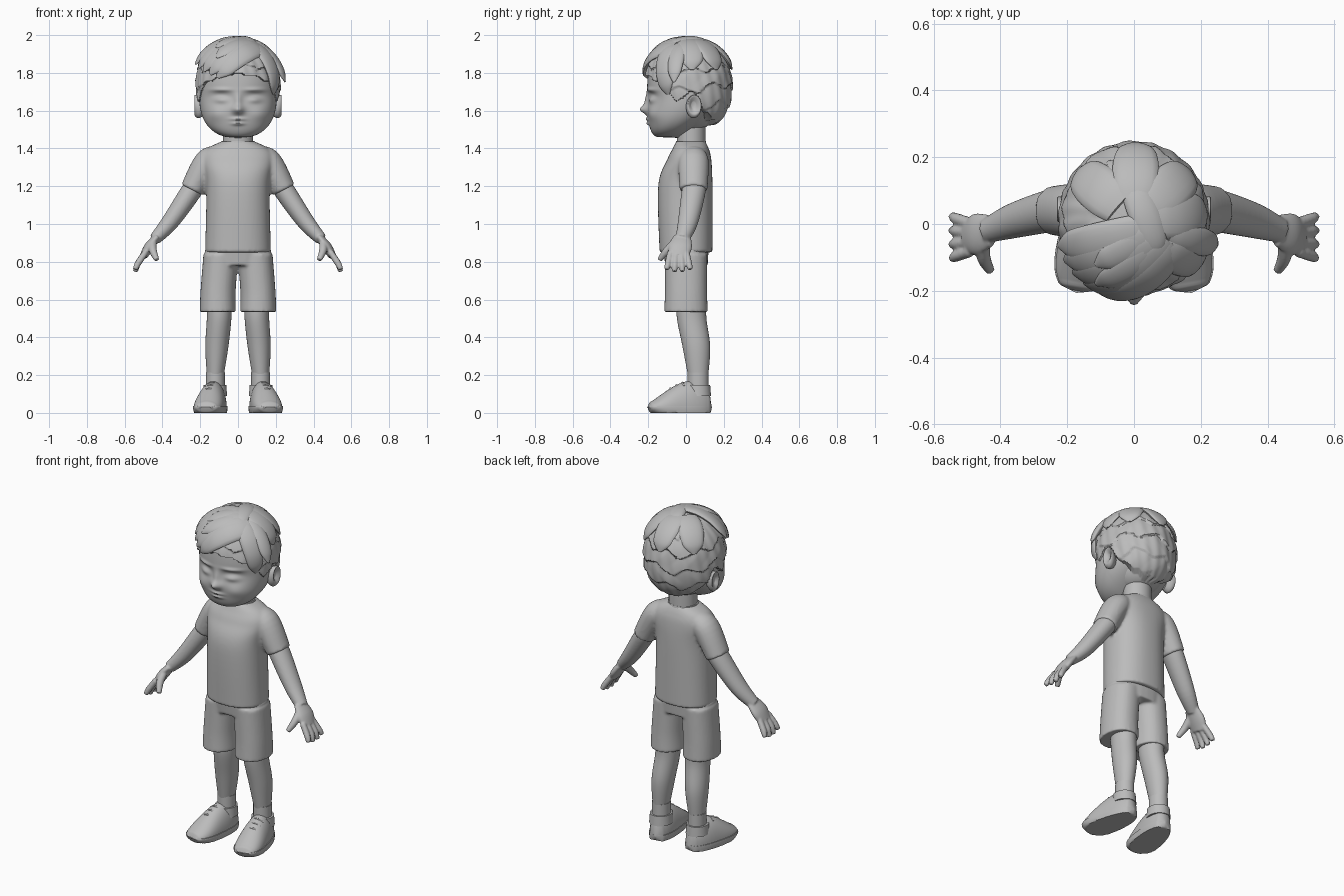
import bpy, bmesh
from math import sin, cos, pi, exp, atan2, radians, copysign
from mathutils import Vector

if "Cube" in bpy.data.objects:
    bpy.data.objects.remove(bpy.data.objects["Cube"])

grey = bpy.data.materials.new("plain grey")
grey.use_nodes = True
tone = (.5, .5, .5, 1)
grey.diffuse_color = tone
grey.node_tree.nodes["Principled BSDF"].inputs["Base Color"].default_value = tone

AXIS_X, AXIS_Y, AXIS_Z = Vector((1, 0, 0)), Vector((0, 1, 0)), Vector((0, 0, 1))


def dome(u, power):
    """Rounded outline that is zero at both ends and one in the middle."""
    return max(0, 1 - abs(2 * u - 1) ** power) ** (1 / power)


def bell(offset, spread):
    return exp(-(offset / spread) ** 2)


def zigzag(value):
    return abs(value % 1 - .5) * 2


def spread_rows(rows, steps):
    """Catmull-Rom curve through rows of position, width and height."""
    result, last = [], len(rows) - 1
    for index in range(last):
        before, start, end, after = (rows[max(0, min(last, index + k))] for k in (-1, 0, 1, 2))
        for step in range(steps):
            t = step / steps
            result.append([q + t / 2 * (r - p + t * (2 * p - 5 * q + 4 * r - s + t * (3 * (q - r) + s - p)))
                           for p, q, r, s in zip(before, start, end, after)])
    return result + [list(rows[last])]


def tube(mesh, rows, ref=AXIS_Y, along=None, sides=32, steps=6, power=2, centre=None, floor=-9, ceiling=9):
    """Skin elliptical rings along a path, closed at both ends."""
    rows = spread_rows(rows, steps)
    points = [Vector(row[:3]) for row in rows]
    rings = []
    for index, (point, row) in enumerate(zip(points, rows)):
        ahead, behind = points[min(index + 1, len(points) - 1)], points[max(index - 1, 0)]
        forward = (along or ahead - behind).normalized()
        up = point - centre if centre else ref
        up = (up - up.dot(forward) * forward).normalized()
        side = forward.cross(up)
        width, height = (max(size, .001) for size in row[3:])
        ring = []
        for corner in range(sides):
            angle = 2 * pi * corner / sides
            across, out = (copysign(abs(f) ** (2 / power), f) for f in (cos(angle), sin(angle)))
            place = point + side * across * width + up * out * height
            place.z = min(max(place.z, floor), ceiling)
            ring.append(mesh.verts.new(place))
        rings.append(ring)
    for lower, upper in zip(rings, rings[1:]):
        for corner in range(sides):
            following = (corner + 1) % sides
            mesh.faces.new((lower[corner], lower[following], upper[following], upper[corner]))
    mesh.faces.new(rings[0][::-1])
    mesh.faces.new(rings[-1])


def limb(mesh, rows, depth=1, **options):
    """Tube from rows of x, y, z and width, with one depth ratio."""
    tube(mesh, [(*row, row[-1] * depth) for row in rows], **options)


def trunk(mesh, rows, **options):
    """Upright tube from rows of height, front, back and half width."""
    tube(mesh, [(0, (front + back) / 2, z, width, (back - front) / 2) for z, front, back, width in rows],
         along=AXIS_Z, **options)


def finish(name, source, mirror=False, voxel=0):
    bmesh.ops.recalc_face_normals(source, faces=source.faces)
    mesh = bpy.data.meshes.new(name)
    source.to_mesh(mesh)
    source.free()
    mesh.materials.append(grey)
    mesh.polygons.foreach_set("use_smooth", [True] * len(mesh.polygons))
    mesh.set_sharp_from_angle(angle=radians(50))
    part = bpy.data.objects.new(name, mesh)
    bpy.context.collection.objects.link(part)
    if mirror:
        part.modifiers.new("mirror", "MIRROR").use_mirror_merge = False
    if voxel:
        blend = part.modifiers.new("blend", "REMESH")
        blend.mode, blend.voxel_size, blend.use_smooth_shade = "VOXEL", voxel, True
        relax = part.modifiers.new("relax", "SMOOTH")
        relax.factor, relax.iterations = .5, 4


# Shirt: body blended with both sleeves, and a neckline band
shirt = bmesh.new()
trunk(shirt, [(.85, -.14, .14, .174), (1.2, -.147, .14, .168), (1.34, -.1, .134, .19),
              (1.4, -.07, .12, .16), (1.44, -.05, .1, .08)], sides=64, steps=9, power=2.3)
for s in (1, -1):
    limb(shirt, [(s * .09, .04, 1.36, .05), (s * .16, .04, 1.33, .07), (s * .243, .04, 1.18, .064)], depth=1.15)
finish("shirt", shirt, voxel=.009)
collar = bmesh.new()
limb(collar, [(0, .026, 1.4, .096), (0, .026, 1.44, .087)], depth=.9)
finish("shirt_collar", collar)

# Shorts: two legs blended into the waist
shorts = bmesh.new()
for s in (1, -1):
    limb(shorts, [(s * .107, 0, .535, .096), (s * .105, 0, .65, .093), (s * .09, 0, .84, .093)],
         depth=1.2, along=AXIS_Z, power=2.2)
trunk(shorts, [(.78, -.11, .115, .175), (.87, -.12, .12, .176)], power=2.3)
finish("shorts", shorts, voxel=.008)

# Arms with palms, fingers and thumbs
arms = bmesh.new()
limb(arms, [(.2, .05, 1.25, .05), (.25, .04, 1.17, .055), (.36, .01, 1.01, .046), (.44, -.02, .92, .032)], depth=1.15)
limb(arms, [(.43, -.02, .93, .02), (.47, -.03, .88, .026), (.5, -.04, .83, .021)], depth=2.4)
for finger in range(4):
    fan = finger - 1.5
    limb(arms, [(.49, fan * .028 - .04, .85, .017), (.53, fan * .037 - .04, .79, .017),
                (.544, fan * .042 - .04, .746 + fan * fan * .006, .013)], sides=16)
limb(arms, [(.45, -.05, .91, .02), (.45, -.1, .86, .021), (.43, -.14, .81, .014)], sides=16)
finish("arms", arms, mirror=True, voxel=.0055)

# Legs and socks
legs = bmesh.new()
limb(legs, [(.1, .03, .6, .066), (.1, .03, .5, .065), (.112, .055, .35, .061), (.12, .064, .2, .045)],
     depth=1.2, along=AXIS_Z)
finish("legs", legs, mirror=True)
socks = bmesh.new()
limb(socks, [(.12, .064, .1, .05), (.12, .064, .215, .05)], depth=1.1)
finish("socks", socks, mirror=True)


# Shoes: upper, flat sole, ankle collar and laces
def shoe_top(u):
    return .11 + .06 * cos(3.6 * (u - .3))


def shoe_point(u):
    y = .137 - .343 * u
    return .135 - .18 * y, y


def shoe(name, grow, **limits):
    mesh = bmesh.new()
    tube(mesh, [(*shoe_point(u), .03, grow * dome(u, 2.6) * (.065 + .025 * u), shoe_top(u) * dome(u, 2.6) ** .4 - .03)
                for u in (index / 24 for index in range(25))],
         ref=AXIS_Z, along=Vector((.18, -1, 0)), steps=2, sides=48, **limits)
    finish(name, mesh, mirror=True)


shoe("shoe_uppers", 1, floor=.02)
shoe("shoe_soles", 1.06, floor=0, ceiling=.036)
shoe_collars = bmesh.new()
limb(shoe_collars, [(.122, .062, .09, .064), (.122, .062, .147, .06)], depth=1.1)
finish("shoe_collars", shoe_collars, mirror=True)
laces = bmesh.new()
for u in (.46, .55, .64):
    x, y = shoe_point(u)
    top = shoe_top(u)
    limb(laces, [(x + s * .036, y + abs(s) * .012, top - abs(s) * .018, .005) for s in (-1, 0, 1)],
         ref=AXIS_Z, sides=8)
finish("shoe_laces", laces, mirror=True)

# Neck
neck = bmesh.new()
limb(neck, [(0, .028, 1.36, .08), (0, .028, 1.56, .08)], depth=.95)
finish("neck", neck)

# Head, with facial forms raised and sunk by soft bumps
head = bmesh.new()
levels = [index / 80 for index in range(81)]
trunk(head, [(1.455 + .45 * u, -.206 * dome(u, 2.4) ** .25, .23 * sin(pi * u) - .04, .205 * dome(u, 2.4))
             for u in levels], sides=160, steps=1, power=2.15)
face_forms = {  # x, z, amount, spread in x, spread in z
    "nose": (0, 1.605, .035, .03, .024), "bridge": (0, 1.65, .014, .02, .04),
    "socket": (.09, 1.665, -.026, .06, .034), "eyelid": (.09, 1.658, .024, .04, .02),
    "brow": (.09, 1.71, .011, .05, .011), "upper lip": (0, 1.555, .013, .035, .009),
    "lower lip": (0, 1.532, .014, .03, .009), "cheek": (.12, 1.58, .01, .05, .035)}
for vert in head.verts:
    if vert.co.y < 0:
        vert.co.y -= sum(amount * bell(abs(vert.co.x) - x, wide) * bell(vert.co.z - z, tall)
                         for x, z, amount, wide, tall in face_forms.values())
finish("head", head)

# Dished ears
ears = bmesh.new()
limb(ears, [(.18, .035, 1.62, .03), (.21, .04, 1.62, .04), (.23, .045, 1.63, .034), (.214, .04, 1.63, .012)],
     depth=1.5, ref=AXIS_Z, along=AXIS_X)
finish("ears", ears, mirror=True)


# Hair cap: layered clumps, tucked inside the head below the hairline
def hairline(angle):
    sideburn, ear_notch = .05 * bell(angle - 1.3, .15), .06 * bell(angle - 1.75, .2)
    return 1.65 + .135 * cos(angle) - sideburn + ear_notch + .014 * zigzag(angle * 2.3)


cap = bmesh.new()
limb(cap, [(0, .012, 1.49 + .485 * u, .222 * dome(u, 2.35)) for u in levels],
     depth=1.04, along=AXIS_Z, sides=160, steps=1)
for vert in cap.verts:
    angle, z = atan2(vert.co.x, -vert.co.y), vert.co.z
    layer = 10 * (2 - z) + .45 * zigzag(angle * 1.27 + .2 * sin(30 * z)) + .15 * sin(3 * angle)
    swell = .98 + .045 * (layer % 1) + .008 * sin(23 * angle + 20 * z)
    if z < hairline(abs(angle)):
        swell = .8
    vert.co.x *= swell
    vert.co.y *= swell
finish("hair_cap", cap)

# Loose locks swept from the parting over the hair
middle, size = Vector((0, .012, 1.76)), Vector((.222, .235, .216))


def direction(turn, lift):
    turn, lift = radians(turn), radians(lift)
    return Vector((sin(turn) * cos(lift), -cos(turn) * cos(lift), sin(lift)))


def lock(root, tip, width, flick):
    path = []
    for index in range(6):
        u = index / 5
        reach = 1 + flick * u * u
        heading = direction(*root).lerp(direction(*tip), u).normalized()
        taper = max(.15, dome(.2 + .8 * u, 2))
        path.append((*(middle + heading * size * reach), width * taper, .02 * taper))
    tube(locks, path, centre=middle, sides=16)


locks = bmesh.new()
for k in range(5):
    lock((60, 52 + 6 * k), (-28 - 11 * k, 4 + 4 * k), .06, .04 + .025 * k)
for k in range(2):
    lock((45, 65 + 10 * k), (-32 - 10 * k, 30 + 16 * k), .05, .12)
lock((45, 58), (62, -20), .055, .02)
lock((70, 60), (74, -2), .045, .17)
lock((180, 65), (35, 55), .05, .04)
for turn in (95, 130, 178, 230):
    lock((turn, 75), (turn, 15), .07, .02)
finish("hair_locks", locks)
